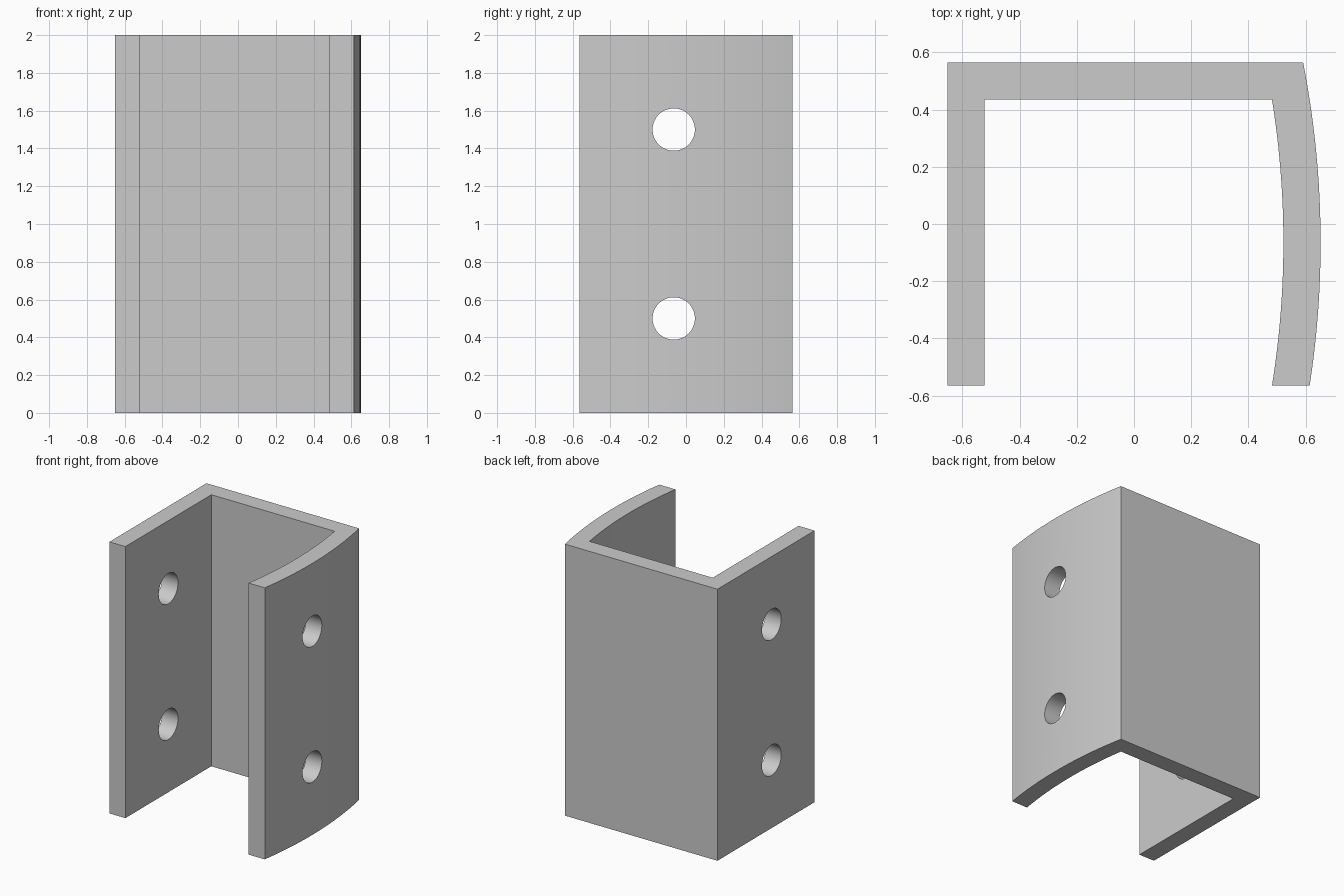
import bpy
import bmesh
import math

if "Cube" in bpy.data.objects:
    bpy.data.objects.remove(bpy.data.objects["Cube"], do_unlink=True)

HEIGHT = 2.0
HALF_X, HALF_Y, WALL = 0.652, 0.565, 0.13
INNER_R, ARC_Y = 3.145, -0.065
ARC_X = HALF_X - WALL - INNER_R
HOLE_R, HOLE_HEIGHTS = 0.112, (0.5, 1.5)

grey = bpy.data.materials.new("light_grey")
grey.use_nodes = True
colour = (0.6, 0.6, 0.6, 1)
grey.diffuse_color = colour
grey.node_tree.nodes["Principled BSDF"].inputs["Base Color"].default_value = colour


def arc(radius, y_start, y_end, steps=24):
    """Points along the bowed wall between two depths."""
    a = math.asin((y_start - ARC_Y) / radius)
    b = math.asin((y_end - ARC_Y) / radius)
    angles = [a + (b - a) * i / steps for i in range(steps + 1)]
    return [(ARC_X + radius * math.cos(t), ARC_Y + radius * math.sin(t)) for t in angles]


# Channel: U profile with one bowed wall, extruded upward
profile = [(-HALF_X, HALF_Y), (-HALF_X, -HALF_Y),
           (WALL - HALF_X, -HALF_Y), (WALL - HALF_X, HALF_Y - WALL)]
profile += arc(INNER_R, HALF_Y - WALL, -HALF_Y)
profile += arc(INNER_R + WALL, -HALF_Y, HALF_Y)

bm = bmesh.new()
base = bm.faces.new([bm.verts.new((x, y, 0)) for x, y in profile])
extruded = bmesh.ops.extrude_face_region(bm, geom=[base])["geom"]
bmesh.ops.translate(bm, vec=(0, 0, HEIGHT),
                    verts=[v for v in extruded if isinstance(v, bmesh.types.BMVert)])
bmesh.ops.recalc_face_normals(bm, faces=bm.faces)
mesh = bpy.data.meshes.new("channel_bracket")
bm.to_mesh(mesh)
bm.free()
mesh.materials.append(grey)
bracket = bpy.data.objects.new("channel_bracket", mesh)
bpy.context.collection.objects.link(bracket)

# Bolt holes: drilled through both side walls
for z in HOLE_HEIGHTS:
    bpy.ops.mesh.primitive_cylinder_add(vertices=64, radius=HOLE_R, depth=2,
                                        location=(0, ARC_Y, z),
                                        rotation=(0, math.pi / 2, 0))
    cutter = bpy.context.object
    cutter.name = "hole_cutter"
    cutter.data.materials.append(grey)
    cut = bracket.modifiers.new("bolt_hole", 'BOOLEAN')
    cut.operation = 'DIFFERENCE'
    cut.solver = 'EXACT'
    cut.object = cutter
    bpy.ops.object.select_all(action='DESELECT')
    bracket.select_set(True)
    bpy.context.view_layer.objects.active = bracket
    bpy.ops.object.modifier_apply(modifier=cut.name)
    bpy.data.objects.remove(cutter, do_unlink=True)

bpy.ops.object.shade_smooth_by_angle(angle=math.radians(30))
